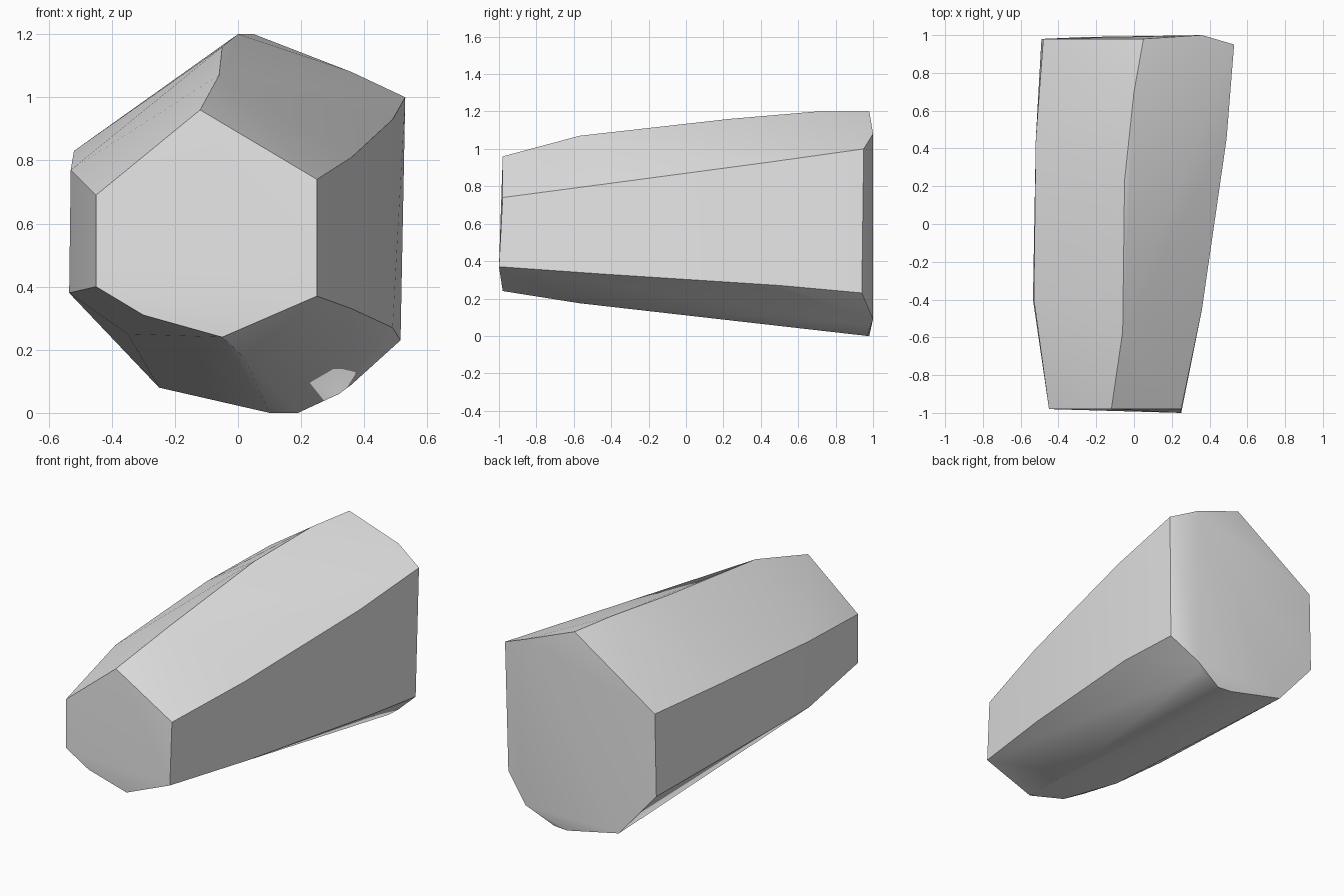
import bpy
import bmesh
import math

# Remove the default cube if present
default_cube = bpy.data.objects.get("Cube")
if default_cube:
    bpy.data.objects.remove(default_cube, do_unlink=True)


def make_material(name, colour):
    material = bpy.data.materials.new(name)
    material.use_nodes = True
    material.diffuse_color = colour
    for node in material.node_tree.nodes:
        if node.type == 'BSDF_PRINCIPLED':
            node.inputs["Base Color"].default_value = colour
            node.inputs["Roughness"].default_value = 0.8
    return material


# Long ridges of the stone, each running from the front end to the back end
ridges = {
    "top": [(-.12, -.98, .96), (-.06, -.57, 1.07), (-.05, .23, 1.16),
            (0, .7, 1.2), (.05, .98, 1.2)],
    "upper_left": [(.25, -.98, .74), (.36, -.45, .81), (.43, .05, .87),
                   (.49, .45, .93), (.53, .95, 1)],
    "lower_left": [(.25, -1, .37), (.36, -.43, .33), (.49, .5, .27),
                   (.515, .94, .23)],
    "bottom": [(-.05, -.98, .24), (.02, -.57, .175), (.19, .97, 0)],
    "lower_right": [(-.3, -.98, .31), (-.35, -.57, .25), (-.25, .99, .08)],
    "side_low": [(-.45, -.98, .4), (-.535, -.4, .38), (-.49, .98, .36)],
    "side_high": [(-.45, -.98, .69), (-.53, -.4, .77), (-.52, .45, .83),
                  (-.48, .98, .85)],
}

# Softened corners around the broad back end
back_corners = [(.36, 1, 1.08), (.36, 1, .09), (.32, .97, .06), (.1, .98, 0)]


def build_stone(name, points, material):
    mesh = bpy.data.meshes.new(name)
    bm = bmesh.new()
    for point in points:
        bm.verts.new(point)
    # Wrap the ridges in one tight faceted skin
    hull = bmesh.ops.convex_hull(bm, input=bm.verts)
    loose = {item for item in hull["geom_interior"] + hull["geom_unused"]
             if isinstance(item, bmesh.types.BMVert)}
    bmesh.ops.delete(bm, geom=list(loose), context='VERTS')
    # Merge nearly flat triangles into clean facets
    bmesh.ops.dissolve_limit(bm, angle_limit=math.radians(2),
                             verts=bm.verts, edges=bm.edges)
    bmesh.ops.recalc_face_normals(bm, faces=bm.faces)
    bm.to_mesh(mesh)
    bm.free()
    mesh.materials.append(material)
    stone = bpy.data.objects.new(name, mesh)
    bpy.context.scene.collection.objects.link(stone)
    return stone


stone_grey = make_material("stone grey", (.8, .8, .8, 1))
all_points = [point for ridge in ridges.values() for point in ridge]
stone = build_stone("stone_column", all_points + back_corners, stone_grey)

# Smooth the gentle bends and keep the ridges crisp
bpy.ops.object.select_all(action='DESELECT')
stone.select_set(True)
bpy.context.view_layer.objects.active = stone
bpy.ops.object.shade_smooth_by_angle(angle=math.radians(30))
